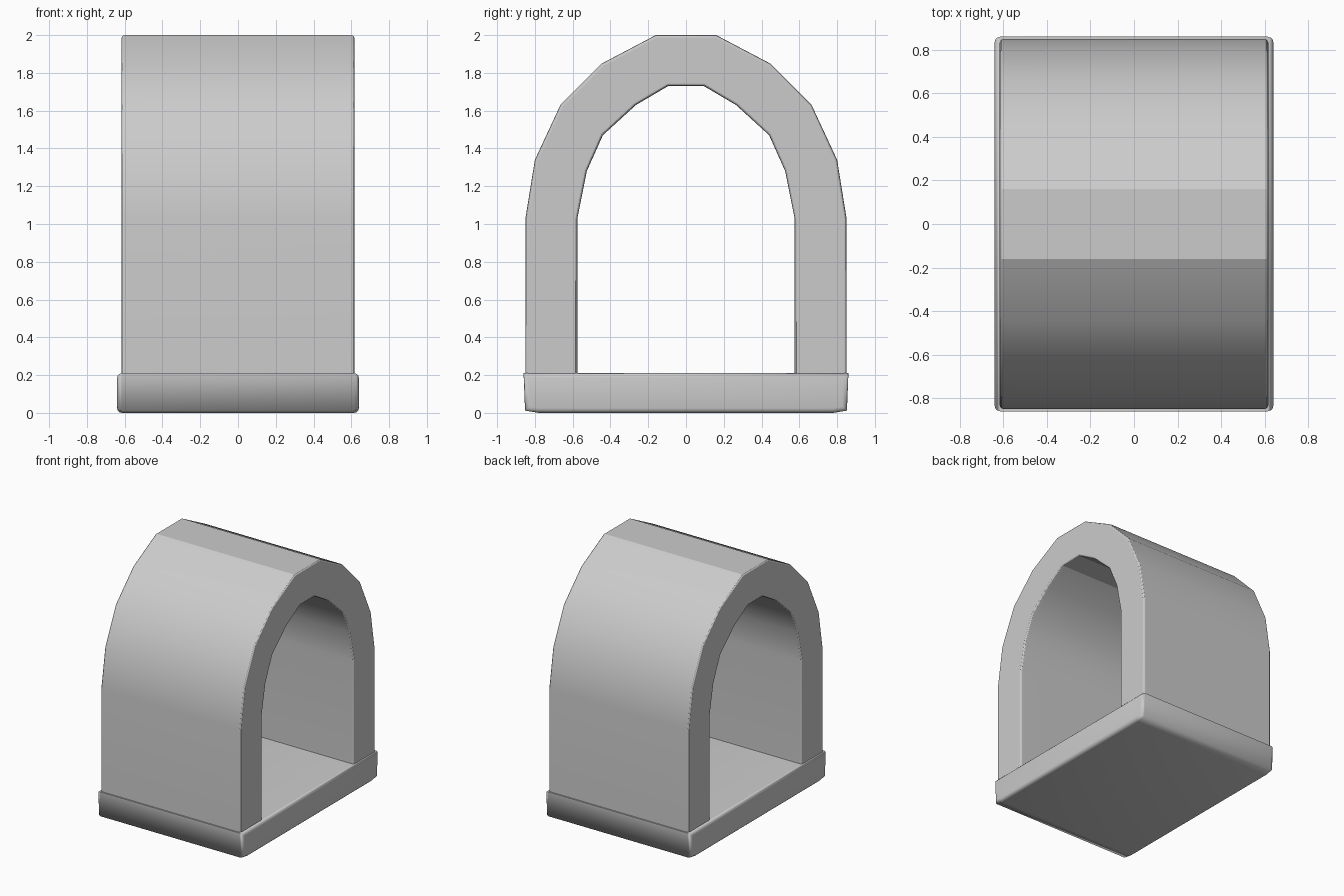
import bpy, bmesh, math

if "Cube" in bpy.data.objects:
    bpy.data.objects.remove(bpy.data.objects["Cube"], do_unlink=True)

GREY = (0.6, 0.6, 0.6, 1)
grey = bpy.data.materials.new("plain_grey")
grey.use_nodes = True
grey.diffuse_color = GREY
grey.node_tree.nodes["Principled BSDF"].inputs["Base Color"].default_value = GREY


def extruded(name, profile, half, bevel, smooth_angle, crease_z=None):
    """Extrude a (y, z) profile along x and round the rims of both ends."""
    bm = bmesh.new()
    face = bm.faces.new([bm.verts.new((-half, y, z)) for y, z in profile])
    grown = bmesh.ops.extrude_face_region(bm, geom=[face])["geom"]
    new = [g for g in grown if isinstance(g, bmesh.types.BMVert)]
    bmesh.ops.translate(bm, verts=new, vec=(2 * half, 0, 0))
    bmesh.ops.recalc_face_normals(bm, faces=bm.faces)
    rims = [e for e in bm.edges if abs(e.verts[0].co.x - e.verts[1].co.x) < half]
    bmesh.ops.bevel(bm, geom=rims, offset=bevel, segments=3, profile=0.5,
                    affect='EDGES')
    mesh = bpy.data.meshes.new(name)
    bm.to_mesh(mesh)
    bm.free()
    mesh.materials.append(grey)
    obj = bpy.data.objects.new(name, mesh)
    bpy.context.collection.objects.link(obj)
    bpy.ops.object.select_all(action='DESELECT')
    obj.select_set(True)
    bpy.context.view_layer.objects.active = obj
    bpy.ops.object.shade_smooth_by_angle(angle=math.radians(smooth_angle))
    # Crease on the outside where the wall meets the vault
    if crease_z:
        for e in mesh.edges:
            a, b = (mesh.vertices[i].co for i in e.vertices)
            if abs(a.x - b.x) > half and abs(a.z - crease_z) < 0.01:
                e.use_edge_sharp = True
    return obj


# Arch: right halves of the outer and inner outlines, mirrored in y
outer = [(0.85, 0.12), (0.85, 1.03), (0.80, 1.34), (0.665, 1.63),
         (0.445, 1.85), (0.16, 2.0)]
inner = [(0.575, 0.12), (0.575, 1.03), (0.525, 1.28), (0.44, 1.47),
         (0.265, 1.63), (0.095, 1.73)]


def mirrored(half):
    return half + [(-y, z) for y, z in reversed(half)]


arch = extruded("arch", mirrored(outer) + mirrored(inner)[::-1],
                0.617, 0.018, 25, crease_z=1.34)
weighted = arch.modifiers.new("even_shading", 'WEIGHTED_NORMAL')
weighted.keep_sharp = True

# Base slab with a softly shaded lower edge
extruded("base", mirrored([(0.86, 0.21), (0.852, 0.012), (0.78, 0.0)]),
         0.64, 0.025, 85)
